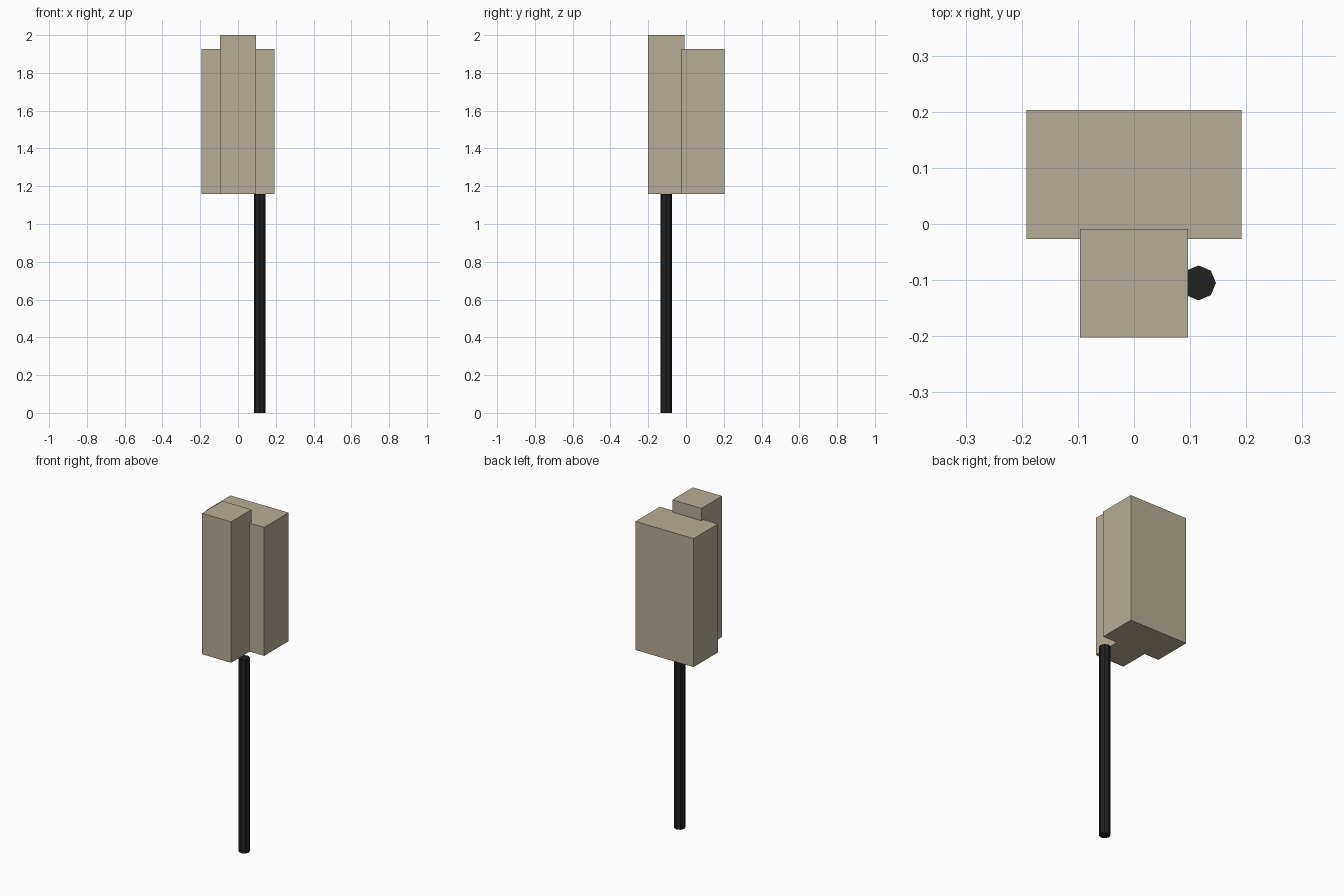
import bpy

cube = bpy.data.objects.get("Cube")
if cube:
    bpy.data.objects.remove(cube, do_unlink=True)


def material(name, color):
    mat = bpy.data.materials.new(name)
    mat.use_nodes = True
    mat.diffuse_color = color
    mat.node_tree.nodes["Principled BSDF"].inputs["Base Color"].default_value = color
    return mat


def finish(name, mat):
    obj = bpy.context.object
    obj.name = obj.data.name = name
    obj.data.materials.append(mat)
    return obj


def box(name, low, high, mat):
    center = [(a + b) / 2 for a, b in zip(low, high)]
    bpy.ops.mesh.primitive_cube_add(size=1, location=center)
    obj = finish(name, mat)
    size = [b - a for a, b in zip(low, high)]
    for v in obj.data.vertices:
        v.co = [c * s for c, s in zip(v.co, size)]
    return obj


tan = material("tan", (0.474, 0.423, 0.314, 1))
black = material("black", (0.015, 0.015, 0.015, 1))

BASE = 1.158  # underside of the housings and top of the pole

# Wide rear housing and the taller, narrow housing set into its front
box("rear_housing", (-0.192, -0.027, BASE), (0.192, 0.203, 1.926), tan)
box("front_housing", (-0.096, -0.202, BASE), (0.096, -0.009, 2.0), tan)

# Offset eight-sided pole
bpy.ops.mesh.primitive_cylinder_add(
    vertices=8, radius=0.031, depth=BASE, location=(0.115, -0.105, BASE / 2))
finish("pole", black)
